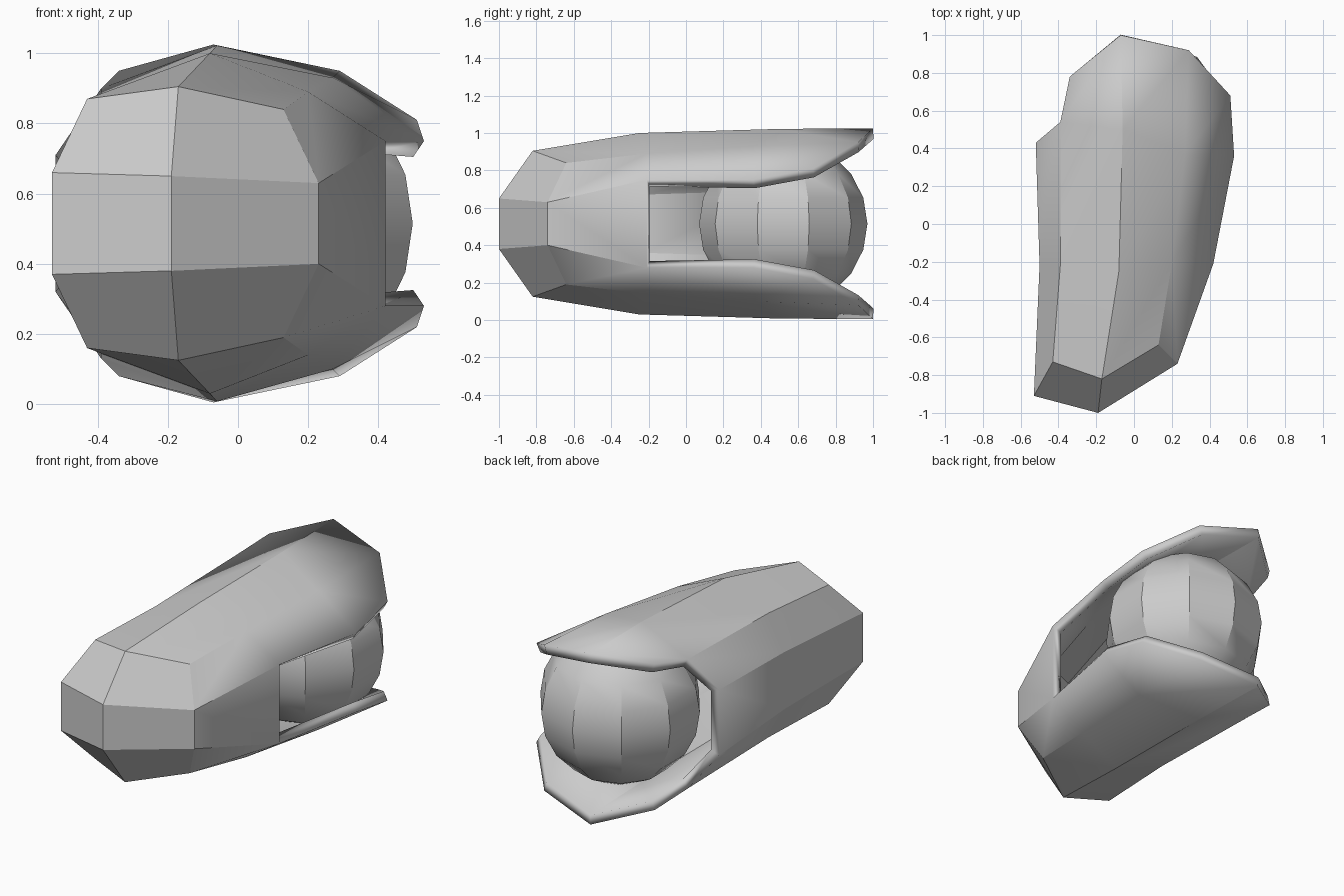
import bpy
import bmesh
from math import radians

if "Cube" in bpy.data.objects:
    bpy.data.objects.remove(bpy.data.objects["Cube"])

MID = 0.515  # height of the symmetry plane

grey = bpy.data.materials.new("plain grey")
grey.use_nodes = True
colour = (0.6, 0.6, 0.6, 1)
grey.diffuse_color = colour
grey.node_tree.nodes["Principled BSDF"].inputs["Base Color"].default_value = colour


def smooth(obj, angle):
    bpy.ops.object.select_all(action="DESELECT")
    obj.select_set(True)
    bpy.context.view_layer.objects.active = obj
    bpy.ops.object.shade_smooth_by_angle(angle=radians(angle))


# Rim of the upper shell, from the front left corner round to the wall end
points = {
    "front_a": (-.53, -.91, .66), "front_b": (-.19, -1, .65),
    "front_c": (.23, -.74, .63), "side_a": (.42, -.21, .75),
    "side_b": (.53, .36, .75), "back_a": (.51, .68, .81),
    "back_b": (.29, .92, .95), "back_tip": (-.07, 1, 1.025),
    "back_c": (-.34, .78, .95), "back_d": (-.39, .54, .90),
    "wall_end": (-.52, .43, .71), "wall_mid": (-.50, -.22, .685),
    # Ridges across the upper shell
    "nose_a": (-.43, -.73, .87), "nose_b": (-.17, -.82, .905),
    "nose_c": (.13, -.64, .84), "ridge_a": (-.39, -.22, .885),
    "ridge_b": (-.08, -.25, 1.0), "ridge_c": (.2, -.21, .89),
    "crown_a": (-.06, .5, 1.022), "crown_b": (.27, .37, .93),
}
plates = [
    "front_a front_b nose_b nose_a", "front_b front_c nose_c nose_b",
    "front_c side_a ridge_c nose_c", "nose_b nose_c ridge_c ridge_b",
    "nose_a nose_b ridge_b ridge_a", "front_a nose_a ridge_a wall_mid",
    "wall_mid ridge_a back_d wall_end", "ridge_a ridge_b crown_a back_d",
    "back_d crown_a back_tip back_c", "ridge_b ridge_c crown_b crown_a",
    "ridge_c side_a side_b crown_b", "crown_b side_b back_a",
    "crown_b back_a back_b", "crown_a crown_b back_b back_tip",
]
wall = "wall_end wall_mid front_a front_b front_c side_a".split()

# Shell: upper plates, mirrored lower plates and the wall between them
bm = bmesh.new()
upper = {n: bm.verts.new(p) for n, p in points.items()}
lower = {n: bm.verts.new((x, y, 2 * MID - z)) for n, (x, y, z) in points.items()}
for plate in plates:
    names = plate.split()
    bm.faces.new([upper[n] for n in names])
    bm.faces.new([lower[n] for n in reversed(names)])
for a, b in zip(wall, wall[1:]):
    bm.faces.new((upper[a], lower[a], lower[b], upper[b]))
bm.normal_update()
mesh = bpy.data.meshes.new("shell")
bm.to_mesh(mesh)
bm.free()
mesh.materials.append(grey)
shell = bpy.data.objects.new("shell", mesh)
bpy.context.collection.objects.link(shell)
smooth(shell, 22)
solid = shell.modifiers.new("thickness", "SOLIDIFY")
solid.thickness = 0.055
solid.offset = -1
solid.use_even_offset = True
# Thicken first so that the sharp edges are found on the finished shell
shell.modifiers.move(len(shell.modifiers) - 1, 0)

# Ball held in the open back of the shell
bpy.ops.mesh.primitive_uv_sphere_add(segments=10, ring_count=10, radius=.45,
                                     location=(.07, .52, MID))
ball = bpy.context.object
ball.name = "ball"
ball.data.materials.append(grey)
smooth(ball, 30)
